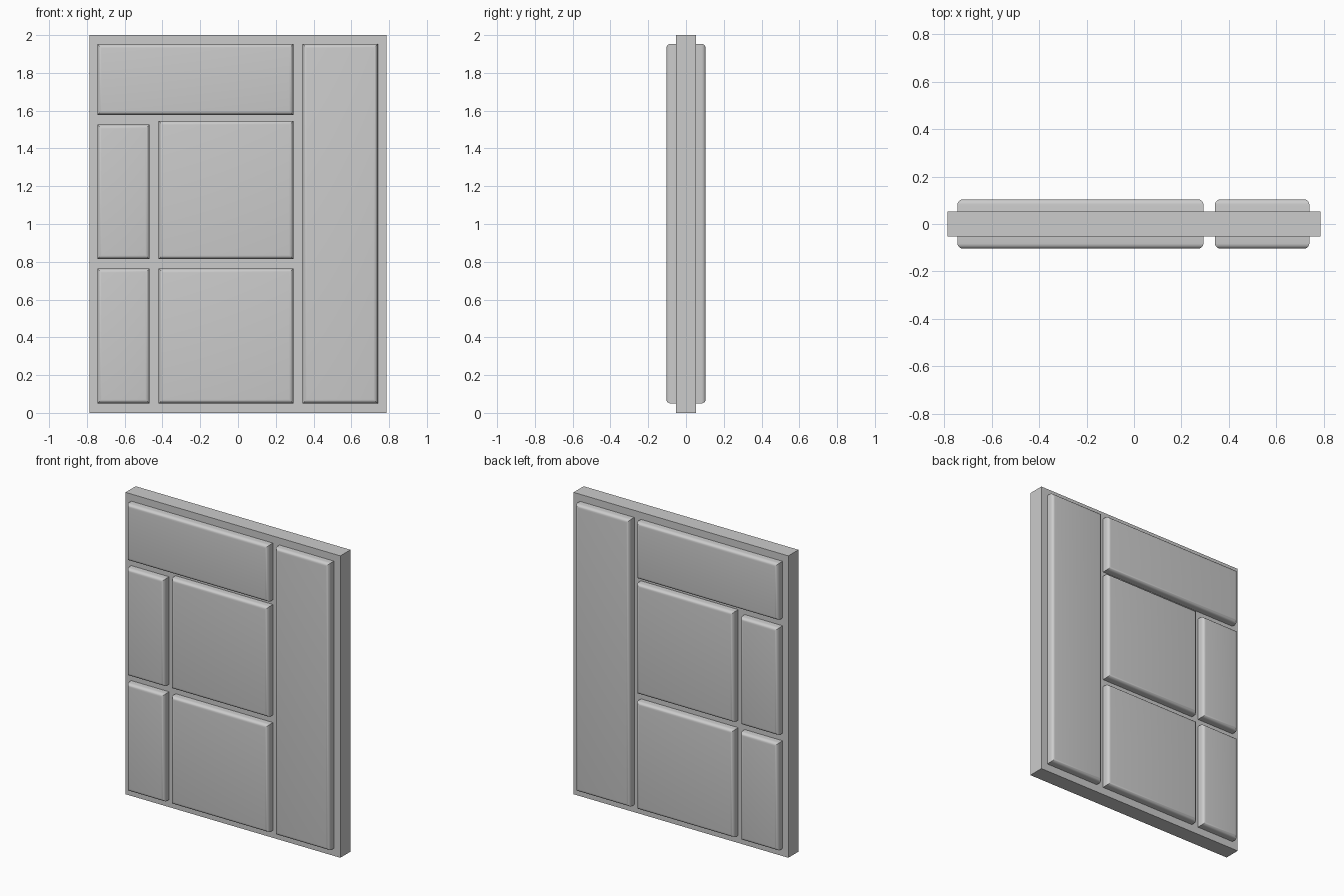
import bpy
import bmesh

if "Cube" in bpy.data.objects:
    bpy.data.objects.remove(bpy.data.objects["Cube"], do_unlink=True)

grey = bpy.data.materials.new("plain grey")
grey.use_nodes = True
colour = (0.6, 0.6, 0.6, 1)
grey.diffuse_color = colour
grey.node_tree.nodes["Principled BSDF"].inputs["Base Color"].default_value = colour


def box(name, x0, x1, z0, z1, depth, rounding=0):
    """Upright box centred on y = 0, with optional rounding around its two faces."""
    bm = bmesh.new()
    bmesh.ops.create_cube(bm, size=1)
    for v in bm.verts:
        v.co.x = x0 if v.co.x < 0 else x1
        v.co.z = z0 if v.co.z < 0 else z1
        v.co.y *= depth
    if rounding:
        rims = [e for e in bm.edges if abs(e.verts[0].co.y - e.verts[1].co.y) < 1e-4]
        bmesh.ops.bevel(bm, geom=rims, offset=rounding, segments=5,
                        profile=0.5, affect='EDGES')
    mesh = bpy.data.meshes.new(name)
    bm.to_mesh(mesh)
    bm.free()
    mesh.materials.append(grey)
    obj = bpy.data.objects.new(name, mesh)
    bpy.context.collection.objects.link(obj)
    if rounding:
        bpy.ops.object.select_all(action='DESELECT')
        obj.select_set(True)
        bpy.context.view_layer.objects.active = obj
        bpy.ops.object.shade_smooth_by_angle()
    return obj


# Core slab
box("door_slab", -0.787, 0.787, 0, 2, 0.106)

# Raised panels showing on both faces: x range, z range
panels = {
    "top_panel": (-0.745, 0.293, 1.577, 1.953),
    "tall_side_panel": (0.342, 0.74, 0.05, 1.953),
    "upper_narrow_panel": (-0.745, -0.468, 0.814, 1.526),
    "upper_wide_panel": (-0.42, 0.293, 0.814, 1.546),
    "lower_narrow_panel": (-0.745, -0.468, 0.05, 0.764),
    "lower_wide_panel": (-0.42, 0.293, 0.05, 0.764),
}
for name, extent in panels.items():
    box(name, *extent, depth=0.208, rounding=0.022)
